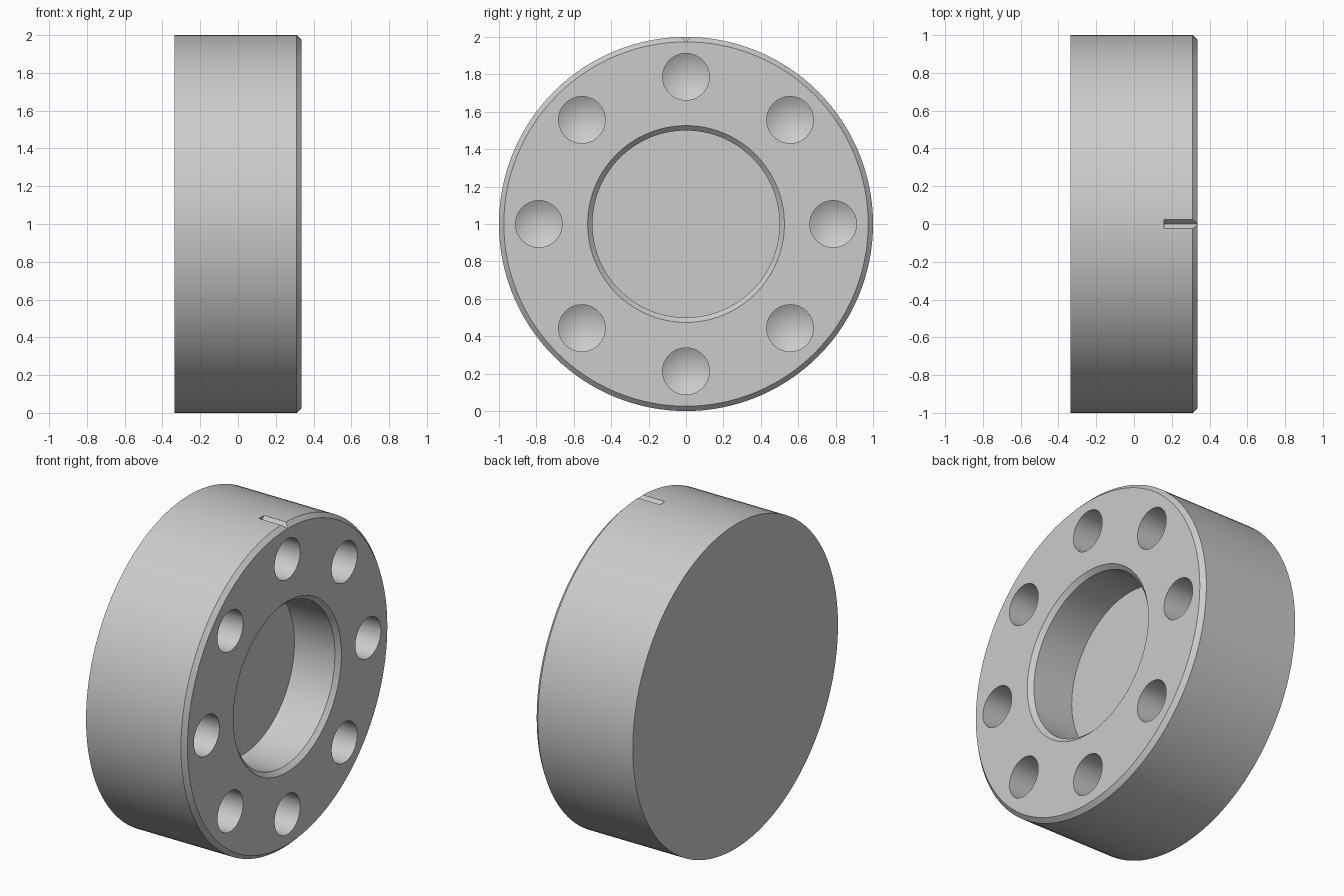
import bpy, bmesh, math
from mathutils import Matrix, Vector

if "Cube" in bpy.data.objects:
    bpy.data.objects.remove(bpy.data.objects["Cube"])


def lathe(bm, profile, steps, y=0, z=1):
    """Revolve (x, radius) points around an x-parallel axis through (y, z)."""
    vs = [bm.verts.new((x, y, z + r)) for x, r in profile]
    es = [bm.edges.new(p) for p in zip(vs, vs[1:])]
    bmesh.ops.spin(bm, geom=vs + es, cent=(0, y, z), axis=(1, 0, 0),
                   angle=2 * math.pi, steps=steps, use_duplicate=False)


def finish(bm, name):
    bmesh.ops.remove_doubles(bm, verts=bm.verts, dist=1e-4)
    bmesh.ops.recalc_face_normals(bm, faces=bm.faces)
    me = bpy.data.meshes.new(name)
    bm.to_mesh(me)
    bm.free()
    ob = bpy.data.objects.new(name, me)
    bpy.context.collection.objects.link(ob)
    return ob


BACK, FRONT, FLOOR, C = -0.337, 0.337, 0.035, 0.026

# Disc with chamfered rim and chamfered blind bore
bm = bmesh.new()
lathe(bm, [(BACK, 0), (BACK, 1), (FRONT - C, 1), (FRONT, 1 - C),
           (FRONT, 0.5 + C), (FRONT - C, 0.5), (FLOOR, 0.5), (FLOOR, 0)], 128)
disc = finish(bm, "flange_disc")

# Ring of drilled holes with conical bottoms
bm = bmesh.new()
for i in range(8):
    a = i * math.pi / 4
    lathe(bm, [(FRONT + 0.1, 0), (FRONT + 0.1, 0.125),
               (FRONT - 0.4, 0.125), (FRONT - 0.475, 0)], 48,
          0.787 * math.sin(a), 1 + 0.787 * math.cos(a))
drills = finish(bm, "hole_cutter")

# V-shaped index notch on top of the rim
bm = bmesh.new()
tri = [bm.verts.new((0.16, y, z)) for y, z in
       ((0, 1.972), (0.05, 2.028), (-0.05, 2.028))]
face = bm.faces.new(tri)
ext = bmesh.ops.extrude_face_region(bm, geom=[face], use_keep_orig=True)
bmesh.ops.translate(bm, vec=(0.3, 0, 0),
                    verts=[g for g in ext["geom"] if isinstance(g, bmesh.types.BMVert)])
notch = finish(bm, "notch_cutter")

# Cut the holes and the notch
bpy.context.view_layer.objects.active = disc
disc.select_set(True)
for cutter in (drills, notch):
    mod = disc.modifiers.new(cutter.name, 'BOOLEAN')
    mod.operation = 'DIFFERENCE'
    mod.solver = 'EXACT'
    mod.object = cutter
    bpy.ops.object.modifier_apply(modifier=mod.name)
    bpy.data.objects.remove(cutter)
bpy.ops.object.shade_smooth_by_angle(angle=math.radians(20))
